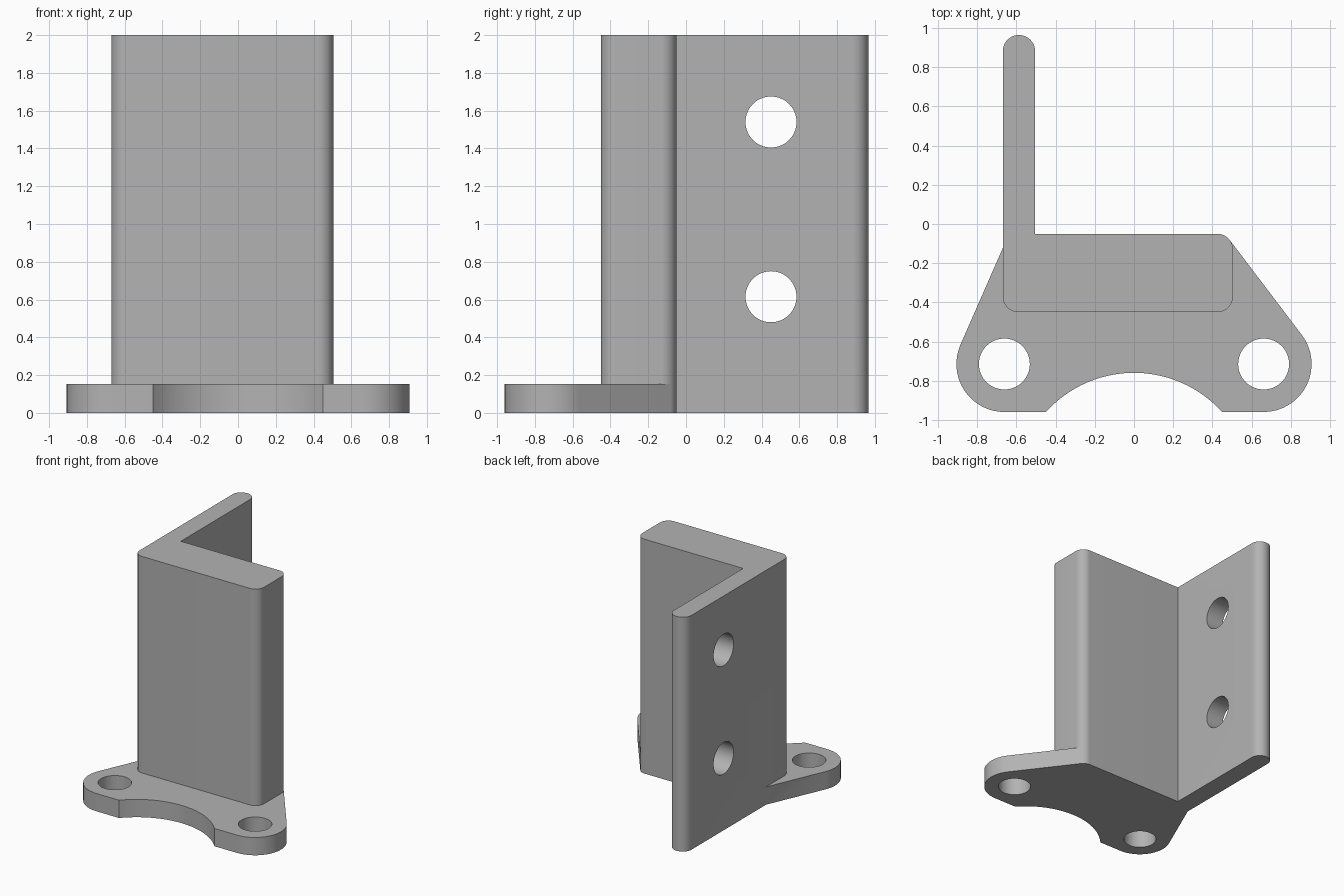
import bpy
import bmesh
from math import radians, sin, cos, atan2, degrees
from mathutils import Matrix

cube = bpy.data.objects.get("Cube")
if cube:
    bpy.data.objects.remove(cube, do_unlink=True)

# Single plain grey
grey = bpy.data.materials.new("plain grey")
grey.use_nodes = True
colour = (0.45, 0.45, 0.45, 1)
grey.diffuse_color = colour
grey.node_tree.nodes["Principled BSDF"].inputs["Base Color"].default_value = colour


def arc(cx, cy, r, start, end, steps=16):
    """Points along an arc, angles in degrees."""
    angles = [radians(start + (end - start) * i / steps) for i in range(steps + 1)]
    return [(cx + r * cos(a), cy + r * sin(a)) for a in angles]


def add_object(name, bm):
    bmesh.ops.recalc_face_normals(bm, faces=bm.faces)
    mesh = bpy.data.meshes.new(name)
    bm.to_mesh(mesh)
    bm.free()
    mesh.materials.append(grey)
    obj = bpy.data.objects.new(name, mesh)
    bpy.context.collection.objects.link(obj)
    return obj


def extrude_profile(name, points, height):
    bm = bmesh.new()
    face = bm.faces.new([bm.verts.new((x, y, 0)) for x, y in points])
    top = bmesh.ops.extrude_face_region(bm, geom=[face])["geom"]
    verts = [v for v in top if isinstance(v, bmesh.types.BMVert)]
    bmesh.ops.translate(bm, verts=verts, vec=(0, 0, height))
    return add_object(name, bm)


def hole_cutter(name, radius, location, axis):
    bm = bmesh.new()
    turn = Matrix.Rotation(radians(90), 4, "Y") if axis == "X" else Matrix()
    bmesh.ops.create_cone(bm, cap_ends=True, segments=64, radius1=radius, radius2=radius,
                          depth=0.6, matrix=Matrix.Translation(location) @ turn)
    return add_object(name, bm)


def combine(target, other, operation):
    mod = target.modifiers.new(operation.lower(), "BOOLEAN")
    mod.operation = operation
    mod.solver = "EXACT"
    mod.object = other
    bpy.context.view_layer.objects.active = target
    bpy.ops.object.modifier_apply(modifier=mod.name)
    bpy.data.objects.remove(other, do_unlink=True)


# Upright L-shaped column with rounded outer corners and flange tip
left, right, inner = -0.67, 0.505, -0.505
front, back, tip = -0.45, -0.05, 0.965
r = 0.08
tip_r = (inner - left) / 2
column = (arc(left + r, front + r, r, 180, 270)
          + arc(right - r, front + r, r, 270, 360)
          + arc(right - r, back - r, r, 0, 90)
          + [(inner, back)]
          + arc(left + tip_r, tip - tip_r, tip_r, 0, 180, 24))
bracket = extrude_profile("angle_bracket", column, 2)

# Foot plate: two round lobes, a scooped front edge and tapering sides
lobe_x, lobe_y, lobe_r = 0.662, -0.715, 0.245
right_angle, left_angle = 38, 156
scoop_r, scoop_y, plate_y = 0.606, -1.366, -0.96
scoop = degrees(atan2(plate_y - scoop_y, 0.45))
plate = (arc(-lobe_x, lobe_y, lobe_r, left_angle, 270)
         + arc(0, scoop_y, scoop_r, 180 - scoop, scoop, 40)
         + arc(lobe_x, lobe_y, lobe_r, -90, right_angle)
         + arc(right - r, back - r, r, right_angle, right_angle, 1)[:1]
         + [(0.35, -0.2), (-0.6, -0.2), (left + 0.01, -0.1)])
foot = extrude_profile("foot_plate", plate, 0.152)
combine(bracket, foot, "UNION")

# Bolt holes through the foot and through the flange
for side in (-1, 1):
    combine(bracket, hole_cutter("foot_hole", 0.13, (side * lobe_x, lobe_y, 0.1), "Z"), "DIFFERENCE")
for z in (0.615, 1.54):
    combine(bracket, hole_cutter("flange_hole", 0.135, (-0.6, 0.45, z), "X"), "DIFFERENCE")

bpy.ops.object.select_all(action="DESELECT")
bracket.select_set(True)
bpy.context.view_layer.objects.active = bracket
bpy.ops.object.shade_smooth_by_angle(angle=radians(30))
